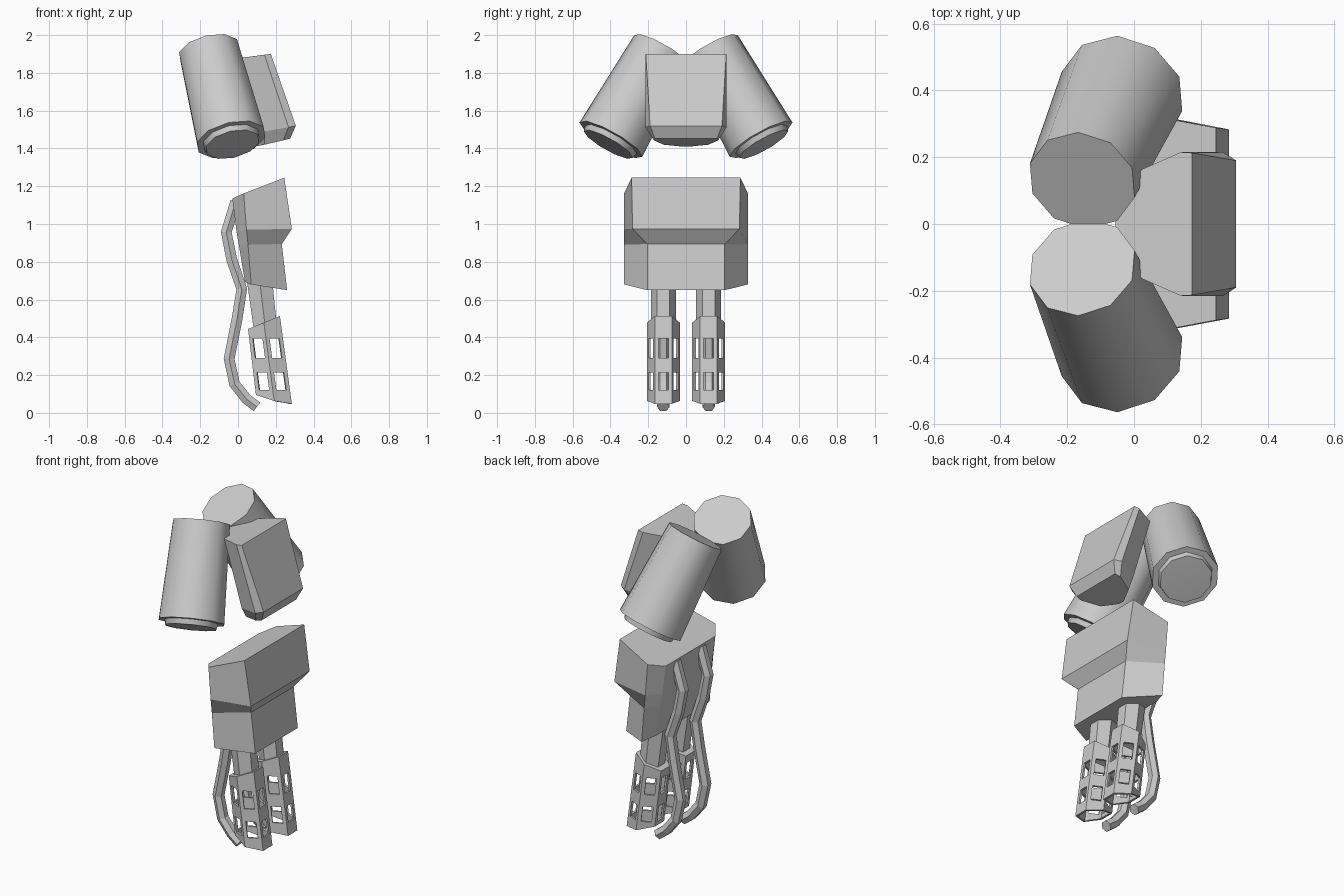
import bpy, bmesh, math
from mathutils import Vector

if "Cube" in bpy.data.objects:
    bpy.data.objects.remove(bpy.data.objects["Cube"])


def finish(name, bm, smooth=False):
    bmesh.ops.remove_doubles(bm, verts=bm.verts, dist=1e-5)
    bmesh.ops.recalc_face_normals(bm, faces=bm.faces)
    me = bpy.data.meshes.new(name)
    bm.to_mesh(me)
    bm.free()
    ob = bpy.data.objects.new(name, me)
    bpy.context.collection.objects.link(ob)
    if smooth:
        bpy.ops.object.select_all(action='DESELECT')
        ob.select_set(True)
        bpy.context.view_layer.objects.active = ob
        bpy.ops.object.shade_smooth_by_angle(angle=math.radians(42))
    return ob


def loft(name, rings, smooth=False):
    """Skin a list of equal-length closed rings and cap both ends."""
    bm = bmesh.new()
    rows = [[bm.verts.new(p) for p in r] for r in rings]
    n = len(rows[0])
    for a, b in zip(rows, rows[1:]):
        for i in range(n):
            j = (i + 1) % n
            bm.faces.new((a[i], a[j], b[j], b[i]))
    bm.faces.new(rows[0])
    bm.faces.new(rows[-1])
    return finish(name, bm, smooth)


def mirrored(half):
    """Close a +y half outline with its -y reflection."""
    return half + [(x, -y, z) for x, y, z in reversed(half)]


def circle(c, u, v, r, n):
    return [c + r * (math.cos(2 * math.pi * i / n) * u + math.sin(2 * math.pi * i / n) * v)
            for i in range(n)]


def tank(name, s):
    top, bot = Vector((-.155, s * .13, 1.92)), Vector((-.036, s * .397, 1.447))
    d = (bot - top).normalized()
    u = Vector((-.012, s * .145, .079))
    u = (u - u.dot(d) * d).normalized()
    v = d.cross(u)
    # tapered body, inset lip, short collar underneath
    steps = [(top, .165), (bot, .19), (bot, .155), (bot + d * .03, .148), (bot + d * .031, .128)]
    loft(name, [circle(c, u, v, r, 10) for c, r in steps], True)


def lerp(a, b, t):
    return a + (b - a) * t


def barrel(name, yc):
    # slanted hexagonal cage: top and bottom corner of every column
    half = [((.222, .045, .513), (.285, .045, .048)),
            ((.137, .087, .478), (.192, .087, .063)),
            ((.053, .045, .444), (.095, .045, .095))]
    cols = half + [tuple((x, -y, z) for x, y, z in c) for c in reversed(half)]
    cols = [tuple(Vector(p) + Vector((0, yc, 0)) for p in c) for c in cols]
    bm = bmesh.new()
    for k in range(6):
        (t0, b0), (t1, b1) = cols[k], cols[(k + 1) % 6]
        grid = []
        for u in (0, .21, .79, 1):
            t, b = lerp(t0, t1, u), lerp(b0, b1, u)
            zs = [t.z, .395, .29, .215, .12, b.z]
            grid.append([bm.verts.new(lerp(t, b, (t.z - z) / (t.z - b.z))) for z in zs])
        for i in range(3):
            for j in range(5):
                if i == 1 and j in (1, 3):      # window openings
                    continue
                bm.faces.new((grid[i][j], grid[i + 1][j], grid[i + 1][j + 1], grid[i][j + 1]))
    bmesh.ops.remove_doubles(bm, verts=bm.verts, dist=1e-5)
    # closed upper end
    rim = [e for e in bm.edges if e.is_boundary and min(v.co.z for v in e.verts) > .42]
    bmesh.ops.contextual_create(bm, geom=rim)
    ob = finish(name, bm)
    m = ob.modifiers.new("wall", 'SOLIDIFY')
    m.thickness, m.offset = .012, -1


def stem(name, yc):
    def ring(x, z, h, tilt):
        return [(x + a * h, yc + b * .066, z + a * tilt) for a, b in
                ((1, .5), (0, 1), (-1, .5), (-1, -.5), (0, -1), (1, -.5))]
    loft(name, [ring(.112, .72, .068, 0), ring(.143, .465, .06, .02)])


def hose(name, yc):
    path = [(-.012, 1.118), (-.062, .957), (-.034, .815), (.02, .656), (-.005, .497),
            (-.047, .286), (-.018, .153), (.045, .074), (.1, .032)]
    pts = [Vector((x, yc, z)) for x, z in path]
    rings = []
    for i, p in enumerate(pts):
        t = (pts[min(i + 1, len(pts) - 1)] - pts[max(i - 1, 0)]).normalized()
        y = Vector((0, 1, 0))
        rings.append(circle(p, y, t.cross(y), .033, 6))
    loft(name, rings)


# upper centre pack: slanted box, tapered towards the back, bevelled underside
loft("centre_pack", [
    mirrored([(.174, .213, 1.9), (.14, .215, 1.896), (.022, .163, 1.88), (-.055, .03, 1.87)]),
    mirrored([(.306, .19, 1.52), (.267, .215, 1.512), (.14, .165, 1.49), (.07, .03, 1.48)]),
    mirrored([(.276, .165, 1.452), (.24, .17, 1.443), (.14, .12, 1.42), (.09, .02, 1.41)])])

# lower housing with stepped front
loft("lower_housing", [
    mirrored([(.245, .288, 1.245), (.03, .328, 1.162), (-.03, .24, 1.135)]),
    mirrored([(.285, .283, .974), (.045, .328, .97), (-.008, .24, .96)]),
    mirrored([(.232, .205, .894), (.053, .328, .89), (.006, .24, .88)]),
    mirrored([(.26, .205, .65), (.07, .328, .68), (.037, .24, .693)])])

# paired parts
for side, s in (("left", 1), ("right", -1)):
    tank("tank_" + side, s)
    stem("barrel_stem_" + side, s * .12)
    barrel("barrel_cage_" + side, s * .12)
    hose("hose_" + side, s * .12)
